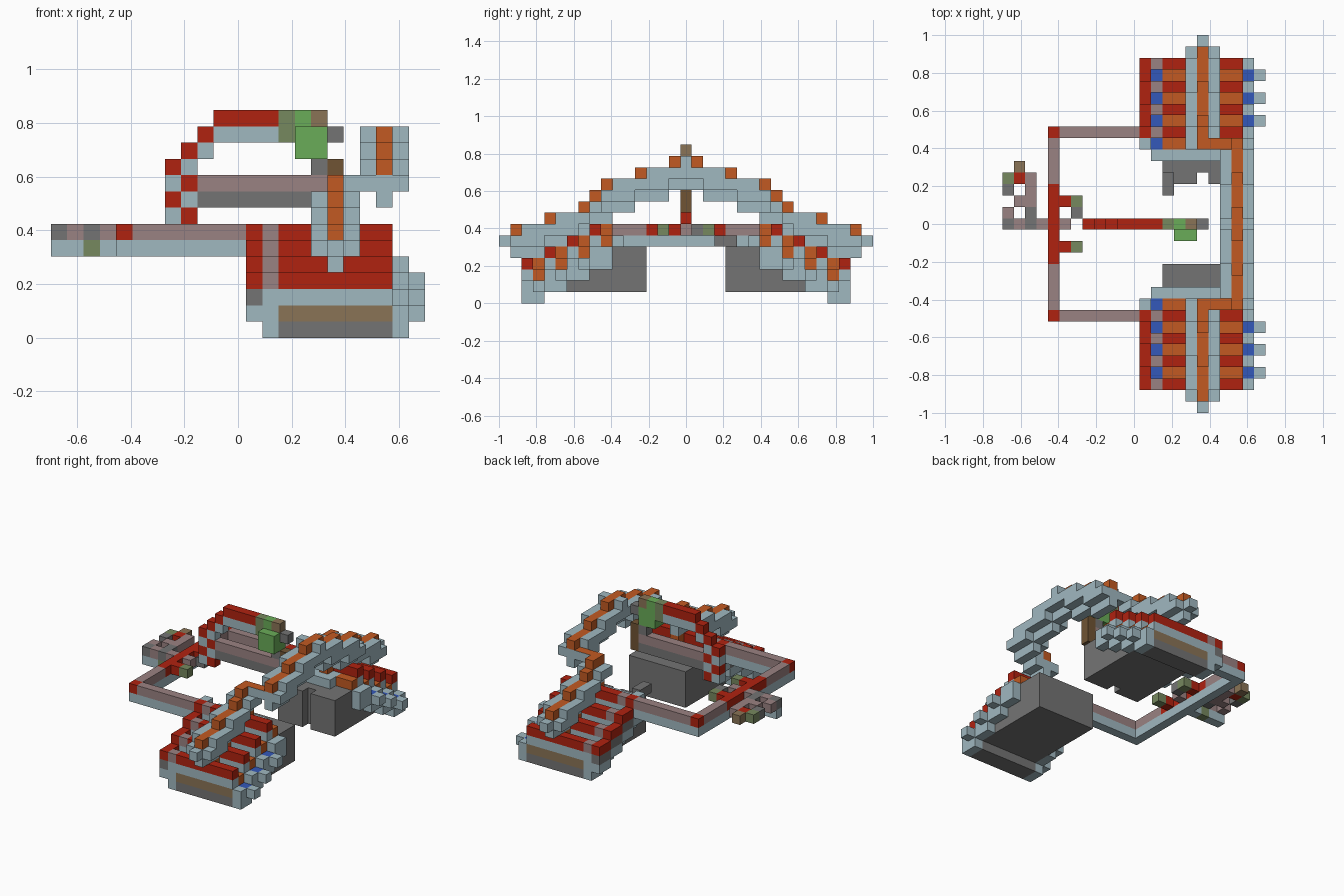
import bpy, bmesh
from mathutils import Vector

old = bpy.data.objects.get("Cube")
if old:
    bpy.data.objects.remove(old)

UNIT = 2 / 33
PALETTE = {
    "pale_blue": (160, 184, 192), "red": (176, 34, 16), "orange": (194, 90, 34),
    "mauve": (154, 130, 130), "grey": (116, 116, 116), "green": (106, 172, 88),
    "olive": (118, 136, 94), "brown": (138, 116, 86), "dark_brown": (112, 84, 52),
    "blue": (52, 88, 186),
}
NAMES = list(PALETTE)


def linear(c):
    c /= 255
    return c / 12.92 if c < 0.04 else ((c + 0.055) / 1.055) ** 2.4


def make_material(name):
    rgba = [linear(c) for c in PALETTE[name]] + [1]
    mat = bpy.data.materials.new(name)
    mat.use_nodes = True
    mat.diffuse_color = rgba
    node = next(n for n in mat.node_tree.nodes if n.type == "BSDF_PRINCIPLED")
    node.inputs["Base Color"].default_value = rgba
    node.inputs["Roughness"].default_value = 0.8
    return mat


MATERIALS = [make_material(n) for n in NAMES]
cells = {}      # grid cell -> (part, colour)
capped = set()  # cells with an orange top face


def span(v):
    return range(v[0], v[1] + 1) if isinstance(v, tuple) else range(v, v + 1)


def put(part, colour, xs, ys, zs, mirror=False):
    """Fill a block of grid cells, optionally repeated on the other side."""
    for i in span(xs):
        for j in span(ys):
            for k in span(zs):
                cells[i, j, k] = (part, colour)
                if mirror:
                    cells[i, 32 - j, k] = (part.replace("right", "left"), colour)


# Stepped wings: each step is a red ridge and a recessed orange row
W = "right_wing"
for s in range(4):
    j = 2 + 2 * s
    low = min(s, 1)
    put(W, "grey", (14, 20), (j, j + 1), (low, s), True)
    put(W, "brown", (14, 20), (j, j + 1), s + 1, True)
    put(W, "pale_blue", (14, 20), (j, j + 1), s + 2, True)
    put(W, "red", (14, 20), j, s + 3, True)
    for xs in ((14, 15), (19, 20)):
        put(W, "orange", xs, j + 1, s + 2, True)
    # left edge
    put(W, "pale_blue", 12, (j, j + 1), s + 1, True)
    put(W, "grey", 12, (j, j + 1), s + 2, True)
    put(W, "red", 12, (j, j + 1), s + 3, True)
    put(W, "pale_blue", 13, (j, j + 1), (s, s + 2), True)
    put(W, "mauve", 13, j, s + 3, True)
    put(W, "blue", 13, j + 1, s + 2, True)
    # right edge with studs
    put(W, "pale_blue", 21, (j, j + 1), (s, s + 1), True)
    if s < 3:
        put(W, "blue", 21, j + 1, s + 1, True)
        put(W, "pale_blue", 22, j + 1, s + 1, True)
    # posts under the arch
    put("right_posts", "orange", 17, j + 1, (s + 2, s + 4), True)
put(W, "pale_blue", 12, 9, 6, True)

# Inner boxes
put("right_box", "grey", (14, 20), (10, 12), (1, 4), True)
put("right_box", "pale_blue", (13, 18), 10, 5, True)
for k in range(1, 5):
    cells.pop((17, 20, k))
put("left_box", "grey", 14, (19, 20), 5)

# Stepped arch: orange spine, pale rails lagging one cell, pale underside
OUTER = [(1, 3, 6), (4, 6, 7), (7, 7, 8), (8, 9, 9)]
INNER = [(9, 11, 10), (12, 14, 11), (15, 16, 12)]
for part, mid, steps, last in (("right_outer_arch", 17, OUTER, 8),
                               ("right_inner_arch", 20, INNER, 16)):
    for a, b, k in steps:
        put(part, "pale_blue", mid, (a, b), k - 2, True)
        put(part, "pale_blue", (mid - 1, mid + 1), (a, b), k - 1, True)
        for x in (mid - 1, mid + 1):
            put(part, "pale_blue", x, (a + 1, min(b + 1, last)), k, True)
    for a, b, k in steps:
        put(part, "orange", mid, (a, b), k, True)
put("right_outer_arch", "pale_blue", 17, 0, 5, True)
put("right_outer_arch", "pale_blue", (18, 21), 9, 9, True)
for i in (18, 19):
    capped |= {(i, 9, 9), (i, 23, 9)}

# Rectangular front frame
F = "frame"
for colour, k in (("pale_blue", 5), ("mauve", 6)):
    put(F, colour, 4, (8, 24), k)
    put(F, colour, (5, 11), 8, k, True)
put(F, "red", 4, 8, 6, True)
put(F, "red", 4, (13, 19), 6)
H = "frame_handles"
put(H, "mauve", 5, 16, 6)
put(H, "red", 5, 14, 6, True)
put(H, "olive", 6, 14, 6, True)
put(H, "grey", 6, 17, 6)

# Small hook at the end of the frame
K = "end_hook"
put(K, "pale_blue", (0, 3), 16, 5)
put(K, "olive", 2, 16, 5)
put(K, "mauve", (0, 3), 16, 6)
put(K, "mauve", 2, (18, 20), 6)
for colour, i, j in (("grey", 0, 16), ("grey", 2, 16), ("mauve", 0, 17), ("grey", 2, 17),
                     ("mauve", 1, 18), ("grey", 0, 19), ("olive", 0, 20),
                     ("red", 1, 20), ("brown", 1, 21)):
    put(K, colour, i, j, 6)

# Curved centre arm with a chequered upright
A = "centre_arm"
for k in range(7, 11):
    put(A, "red" if k % 2 == 0 else "pale_blue", 7, 16, k)
    put(A, "pale_blue" if k % 2 == 0 else "red", 8, 16, k)
put(A, "red", 8, 16, 11)
put(A, "pale_blue", 9, 16, 11)
put(A, "red", 9, 16, 12)
put(A, "pale_blue", (10, 13), 16, 12)
put(A, "red", (10, 13), 16, 13)
put(A, "olive", 14, 16, (12, 13))

# Arm tip
T = "arm_tip"
put(T, "green", (15, 16), 16, (11, 12))
put(T, "green", (15, 16), 15, (11, 12))
put(T, "green", 15, 16, 13)
put(T, "brown", 16, 16, 13)
put(T, "grey", 17, 16, 12)

# Centre bar and its end block
put("centre_bar", "grey", (9, 16), 16, 8)
put("centre_bar", "mauve", (9, 16), 16, 9)
put("bar_end", "grey", 16, 16, 10)
put("bar_end", "dark_brown", 17, 16, (8, 10))

# Turn each part's cells into a mesh of its exposed faces
DIRECTIONS = [Vector(d) * sign for d in ((1, 0, 0), (0, 1, 0), (0, 0, 1)) for sign in (1, -1)]
ORIGIN = Vector((11.5, 16.5, 0))
for part in sorted({p for p, _ in cells.values()}):
    bm = bmesh.new()
    for cell, (owner, colour) in cells.items():
        if owner != part:
            continue
        centre = Vector(cell) + Vector((0.5, 0.5, 0.5)) - ORIGIN
        for d in DIRECTIONS:
            if tuple(int(c + n) for c, n in zip(cell, d)) in cells:
                continue
            u = Vector((d.y, d.z, d.x))
            v = d.cross(u)
            corners = [centre + (d + u * a + v * b) / 2
                       for a, b in ((-1, -1), (1, -1), (1, 1), (-1, 1))]
            face = bm.faces.new([bm.verts.new(c * UNIT) for c in corners])
            top = d.z > 0 and cell in capped
            face.material_index = NAMES.index("orange" if top else colour)
    bmesh.ops.remove_doubles(bm, verts=bm.verts, dist=0.001)
    mesh = bpy.data.meshes.new(part)
    bm.to_mesh(mesh)
    bm.free()
    for mat in MATERIALS:
        mesh.materials.append(mat)
    bpy.context.collection.objects.link(bpy.data.objects.new(part, mesh))
